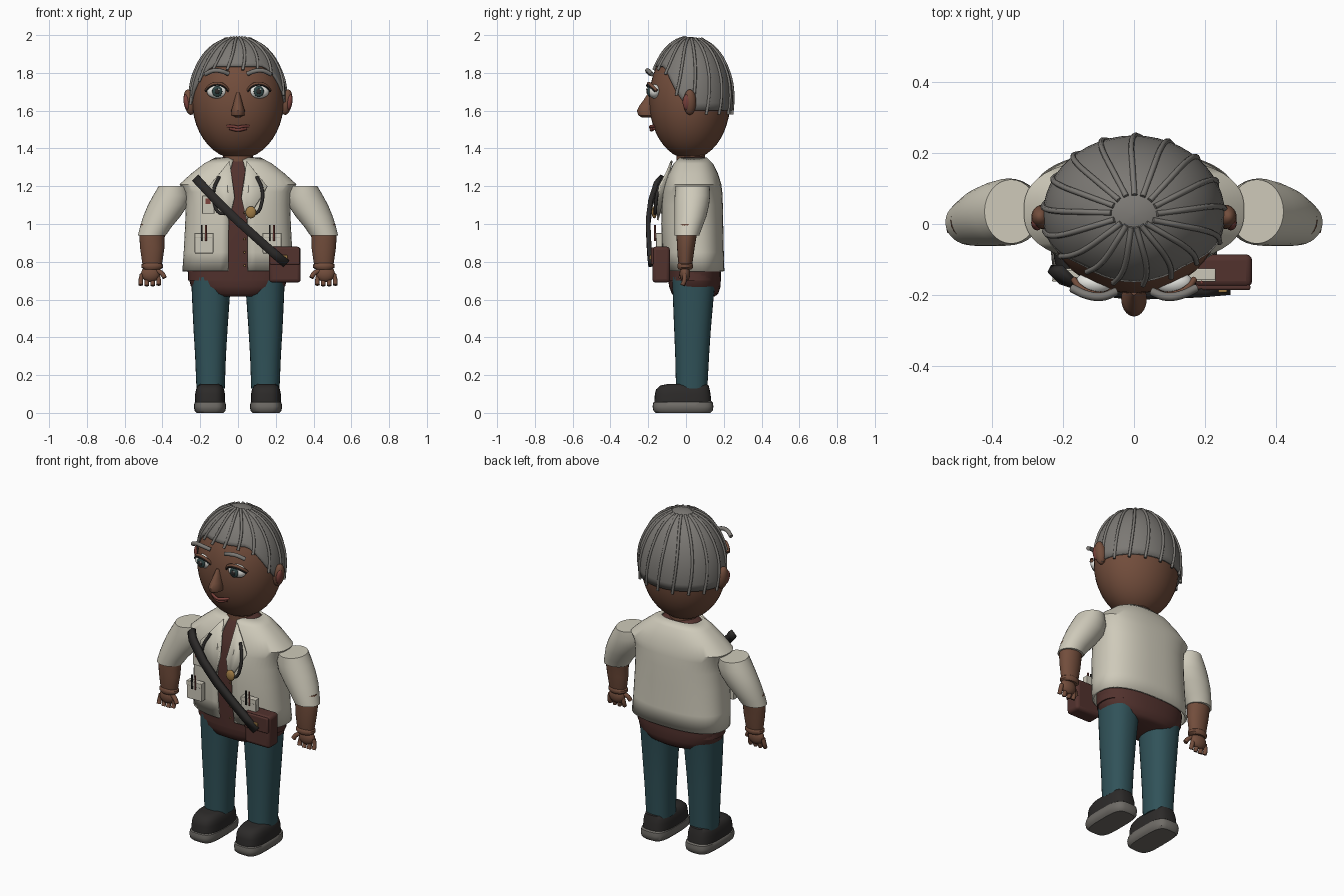
import bpy, bmesh, math
from mathutils import Matrix, Vector

if "Cube" in bpy.data.objects:
    bpy.data.objects.remove(bpy.data.objects["Cube"])

MATS = {}
COL = dict(coat=(.62, .59, .49), skin=(.17, .075, .045), maroon=(.085, .032, .027), denim=(.03, .085, .1),
           black=(.025, .023, .022), sole=(.16, .15, .135), hair=(.2, .19, .175), white=(.8, .8, .76),
           iris=(.03, .06, .06), lip=(.2, .055, .045), gold=(.35, .2, .06), paper=(.6, .57, .48))


def paint(ob, c):
    if c not in MATS:
        MATS[c] = bpy.data.materials.new(c)
        MATS[c].diffuse_color = (*COL[c], 1)
    ob.data.materials.append(MATS[c])
    return ob


def finish(bm, name, c, solid=0, bevel=0):
    bmesh.ops.recalc_face_normals(bm, faces=bm.faces)
    me = bpy.data.meshes.new(name)
    bm.to_mesh(me)
    bm.free()
    ob = bpy.data.objects.new(name, me)
    bpy.context.collection.objects.link(ob)
    if solid:
        m = ob.modifiers.new("thick", 'SOLIDIFY')
        m.thickness, m.offset = abs(solid), (-1 if solid > 0 else 0)
    if bevel:
        m = ob.modifiers.new("round", 'BEVEL')
        m.width, m.segments = bevel, 3
    return paint(ob, c)


def loft(name, c, rings, n=2.0, seg=32, gap=0, solid=0, bulge=0):
    """Horizontal super-ellipse rings (z, x0, x1, y0, y1); gap leaves the front open."""
    bm = bmesh.new()
    rows = []
    for z, x0, x1, y0, y1 in rings:
        row = []
        for i in range(seg + (1 if gap else 0)):
            a = gap + (2 * math.pi - 2 * gap) * i / seg
            s, k = math.sin(a), math.cos(a)
            px = math.copysign(abs(s) ** (2 / n), s)
            py = -math.copysign(abs(k) ** (2 / n), k)
            row.append(bm.verts.new(((x0 + x1) / 2 + px * (x1 - x0) / 2, (y0 + y1) / 2 + py * (y1 - y0) / 2, z)))
        rows.append(row)
    for r, q in zip(rows, rows[1:]):
        for i in range(seg):
            j = i + 1 if gap else (i + 1) % seg
            bm.faces.new((r[i], r[j], q[j], q[i]))
    if not gap:
        bm.faces.new(rows[0])
        bm.faces.new(rows[-1])
    return finish(bm, name, c, solid)


def ball(name, c, loc, rad, rot=0, seg=24):
    bm = bmesh.new()
    m = Matrix.Translation(loc) @ Matrix.Rotation(rot, 4, 'Y') @ Matrix.Diagonal((*rad, 1))
    bmesh.ops.create_uvsphere(bm, u_segments=seg, v_segments=seg // 2 + 2, radius=1, matrix=m)
    return finish(bm, name, c)


def box(name, c, lo, hi, bevel=.003):
    bm = bmesh.new()
    lo, hi = Vector(lo), Vector(hi)
    bmesh.ops.create_cube(bm, size=1, matrix=Matrix.Translation((lo + hi) / 2) @ Matrix.Diagonal((*(hi - lo), 1)))
    return finish(bm, name, c, bevel=bevel)


def tube(name, c, pts, r):
    cu = bpy.data.curves.new(name, 'CURVE')
    cu.dimensions, cu.bevel_depth, cu.bevel_resolution, cu.resolution_u, cu.use_fill_caps = '3D', r, 2, 5, True
    sp = cu.splines.new('BEZIER')
    sp.bezier_points.add(len(pts) - 1)
    for b, p in zip(sp.bezier_points, pts):
        b.co = p
        b.handle_left_type = b.handle_right_type = 'AUTO'
    ob = bpy.data.objects.new(name, cu)
    bpy.context.collection.objects.link(ob)
    return paint(ob, c)


def mx(s, ring):
    z, a, b, y0, y1 = ring
    return (z, min(s * a, s * b), max(s * a, s * b), y0, y1)


# head and hair cap with a hairline that drops behind the temples
ball("head", "skin", (0, .02, 1.655), (.243, .215, .312), seg=40)
HC, HR = Vector((0, .025, 1.655)), Vector((.256, .224, .335))


def scalp(phi, t, lift=1.0, over=0):
    """Point on the scalp; t runs from crown (0) to hairline (1)."""
    d = math.degrees(abs((phi + math.pi) % (2 * math.pi) - math.pi))
    s = min(max((97 - d) / 60, 0), 1)
    zl = 1.6 - over + .235 * s * s * (3 - 2 * s)
    th = t * math.acos((zl - HC.z) / HR.z)
    return HC + lift * Vector((HR.x * math.sin(th) * math.sin(phi), -HR.y * math.sin(th) * math.cos(phi), HR.z * math.cos(th)))


bm = bmesh.new()
S, R = 48, 14
rows = [[bm.verts.new(scalp(2 * math.pi * i / S, max(j, .05) / R)) for i in range(S)] for j in range(R + 1)]
bm.faces.new(rows[0])
for r, q in zip(rows, rows[1:]):
    for i in range(S):
        bm.faces.new((r[i], r[(i + 1) % S], q[(i + 1) % S], q[i]))
finish(bm, "hair_cap", "hair", solid=.012)
for k in range(17):
    p = 2 * math.pi * (k + .3) / 17
    tube("hair_strand", "hair", [scalp(p + .22 * t * (1 - t) * 2, t, 1.004, .02) for t in (.14, .35, .6, .8, 1)], .008)

# face
loft("nose", "skin", [(1.565, -.012, .012, -.235, -.18), (1.575, -.034, .034, -.252, -.16), (1.6, -.036, .036, -.26, -.16),
                      (1.625, -.028, .028, -.248, -.16), (1.66, -.019, .019, -.222, -.16), (1.695, -.01, .01, -.2, -.16)], seg=20)
tube("upper_lip", "lip", [(-.058, -.163, 1.518), (-.02, -.187, 1.516), (0, -.189, 1.512), (.02, -.187, 1.516), (.058, -.163, 1.518)], .008)
tube("lower_lip", "lip", [(-.045, -.168, 1.508), (0, -.183, 1.499), (.045, -.168, 1.508)], .01)
for s in (-1, 1):
    ball("eye", "white", (s * .11, -.165, 1.702), (.055, .034, .038))
    ball("iris", "iris", (s * .11, -.194, 1.702), (.027, .012, .029))
    ball("pupil", "black", (s * .11, -.202, 1.702), (.014, .008, .015), seg=16)
    ball("eye_glint", "white", (s * .11 + .009, -.209, 1.713), (.005, .003, .005), seg=10)
    tube("eyelid", "skin", [(s * .05, -.178, 1.705), (s * .08, -.197, 1.737), (s * .115, -.196, 1.744), (s * .15, -.18, 1.731), (s * .17, -.155, 1.706)], .009)
    tube("lashes", "black", [(s * .052, -.185, 1.702), (s * .08, -.205, 1.729), (s * .115, -.205, 1.736), (s * .15, -.19, 1.724), (s * .172, -.165, 1.702)], .004)
    tube("eyebrow", "hair", [(s * .05, -.19, 1.795), (s * .09, -.204, 1.81), (s * .13, -.2, 1.812), (s * .175, -.18, 1.793)], .012)
    ball("ear", "skin", (s * .257, .02, 1.645), (.03, .034, .068), rot=s * .15)
    ball("ear_inner", "lip", (s * .272, .004, 1.645), (.016, .022, .042), rot=s * .15, seg=16)

# shirt, hips and open coat
loft("neck", "skin", [(1.3, -.08, .08, -.05, .1), (1.4, -.08, .08, -.05, .1)])
loft("shirt", "maroon", [(.7, -.265, .265, -.095, .18), (.95, -.265, .265, -.115, .18), (1.17, -.265, .265, -.108, .17),
                         (1.22, -.26, .26, -.095, .165), (1.28, -.2, .2, -.075, .145), (1.33, -.13, .13, -.05, .115), (1.36, -.07, .07, -.03, .09)], n=2.4)
loft("hips", "maroon", [(.615, -.14, .14, -.05, .15), (.63, -.2, .2, -.075, .17), (.67, -.25, .25, -.09, .183),
                        (.72, -.262, .262, -.095, .185), (.76, -.268, .268, -.095, .185)], n=2.4)
loft("coat", "coat", [(.75, -.295, .295, -.11, .203), (.85, -.288, .288, -.124, .2), (1.0, -.28, .28, -.132, .197), (1.1, -.277, .277, -.13, .195),
                      (1.17, -.285, .285, -.123, .192), (1.21, -.31, .31, -.113, .187), (1.265, -.25, .25, -.095, .17),
                      (1.32, -.18, .18, -.066, .143), (1.352, -.12, .12, -.035, .11)], n=2.5, seg=48, gap=.115, solid=.012)
for k in range(5):
    ball("shirt_button", "gold", (.035, -.124, .78 + .07 * k), (.006, .004, .006), seg=10)

for s in (-1, 1):
    # lapels
    bm = bmesh.new()
    pts = [(.045, -.075, 1.335), (.1, -.105, 1.265), (.155, -.14, 1.2), (.12, -.148, 1.14), (.045, -.15, 1.02), (.02, -.142, 1.14)]
    bm.faces.new([bm.verts.new((s * x, y, z)) for x, y, z in pts])
    bmesh.ops.triangulate(bm, faces=bm.faces)
    finish(bm, "lapel", "coat", solid=-.01)
    # sleeves, forearms and hands
    loft("sleeve", "coat", [mx(s, r) for r in [(1.2, .27, .42, -.055, .125), (1.15, .255, .45, -.06, .128), (1.1, .265, .477, -.062, .122),
                                               (1.04, .305, .502, -.062, .108), (.98, .355, .52, -.062, .085), (.94, .382, .53, -.06, .07)]])
    loft("forearm", "skin", [mx(s, r) for r in [(1.0, .38, .515, -.05, .07), (.93, .388, .522, -.05, .055), (.87, .39, .518, -.047, .045),
                                                (.8, .4, .508, -.042, .035), (.77, .41, .502, -.036, .028)]], seg=24)
    loft("wrist", "skin", [mx(s, r) for r in [(.795, .41, .5, -.04, .03), (.785, .396, .512, -.046, .037), (.77, .396, .512, -.046, .037), (.76, .41, .5, -.04, .03)]], seg=24)
    ball("palm", "skin", (s * .463, -.006, .737), (.05, .028, .045), seg=20)
    for k in range(4):
        x = .427 + .027 * k
        tube("finger", "skin", [(s * x, -.006, .735), (s * (x + .005 * (k - 1.5)), -.01, .695), (s * (x + .004 * (k - 1.5)), -.018, .672 + .004 * abs(k - 1.5))], .0125)
    tube("thumb", "skin", [(s * .43, -.012, .755), (s * .4, -.022, .735), (s * .388, -.028, .715)], .013)
    # trousers and shoes
    loft("trouser_leg", "denim", [mx(s, r) for r in [(.72, .035, .248, -.075, .16), (.62, .043, .244, -.07, .147), (.45, .055, .236, -.063, .132),
                                                     (.3, .064, .227, -.057, .122), (.13, .07, .22, -.053, .113)]], n=2.3)
    loft("shoe_upper", "black", [mx(s, r) for r in [(.05, .068, .228, -.168, .135), (.1, .069, .227, -.165, .13), (.125, .074, .222, -.158, .125),
                                                    (.145, .085, .213, -.135, .12), (.152, .1, .2, -.1, .11)]], n=3.2)
    loft("shoe_sole", "sole", [mx(s, r) for r in [(0, .078, .218, -.16, .13), (.012, .066, .23, -.173, .142), (.035, .063, .234, -.177, .145),
                                                  (.055, .066, .23, -.173, .142), (.063, .076, .22, -.162, .132)]], n=3.6)
    # pockets with pens
    box("pocket", "paper", (s * .18 - .049, -.158, .845), (s * .18 + .049, -.125, .952))
    box("pocket_flap", "coat", (s * .18 - .05, -.162, .925), (s * .18 + .05, -.155, .952))
    for dx, c in ((-.012, "black"), (.01, "lip")):
        tube("pen", c, [(s * .18 + dx, -.164, .91), (s * .18 + dx, -.164, .995)], .005)
    # stethoscope tubing
    tube("stethoscope_tube", "black", [(s * .1, -.118, 1.25), (s * .128, -.148, 1.18), (s * .125, -.16, 1.11), (s * .1, -.163, 1.06), (s * .068, -.165, 1.055)], .009)

ball("stethoscope_disc", "gold", (.068, -.168, 1.062), (.028, .014, .032))
box("badge", "paper", (-.19, -.158, 1.055), (-.125, -.13, 1.15))
box("badge_picture", "lip", (-.172, -.161, 1.105), (-.145, -.155, 1.135), 0)

# satchel and strap
box("satchel", "maroon", (.165, -.178, .69), (.332, -.085, .88), .018)
box("satchel_flap", "maroon", (.17, -.186, .785), (.327, -.17, .875), .006)
box("satchel_clasp", "gold", (.23, -.193, .81), (.262, -.18, .835), .004)
bm = bmesh.new()
pairs = []
for x, y, z in [(-.222, -.125, 1.24), (-.19, -.158, 1.205), (-.1, -.188, 1.11), (0, -.2, 1.015), (.1, -.198, .925), (.19, -.193, .845), (.255, -.187, .79)]:
    pairs.append([bm.verts.new((x + d * .7, y, z + d * .72)) for d in (-.023, .023)])
for p, q in zip(pairs, pairs[1:]):
    bm.faces.new((p[0], p[1], q[1], q[0]))
finish(bm, "satchel_strap", "black", solid=-.024)

bpy.ops.object.select_all(action='DESELECT')
for ob in bpy.data.objects:
    if ob.type == 'MESH':
        ob.select_set(True)
        bpy.context.view_layer.objects.active = ob
bpy.ops.object.shade_smooth_by_angle(angle=math.radians(40))

for m in bpy.data.materials:
    if m.users and not m.is_grease_pencil:
        m.use_nodes = True
        m.node_tree.nodes["Principled BSDF"].inputs["Base Color"].default_value = m.diffuse_color
